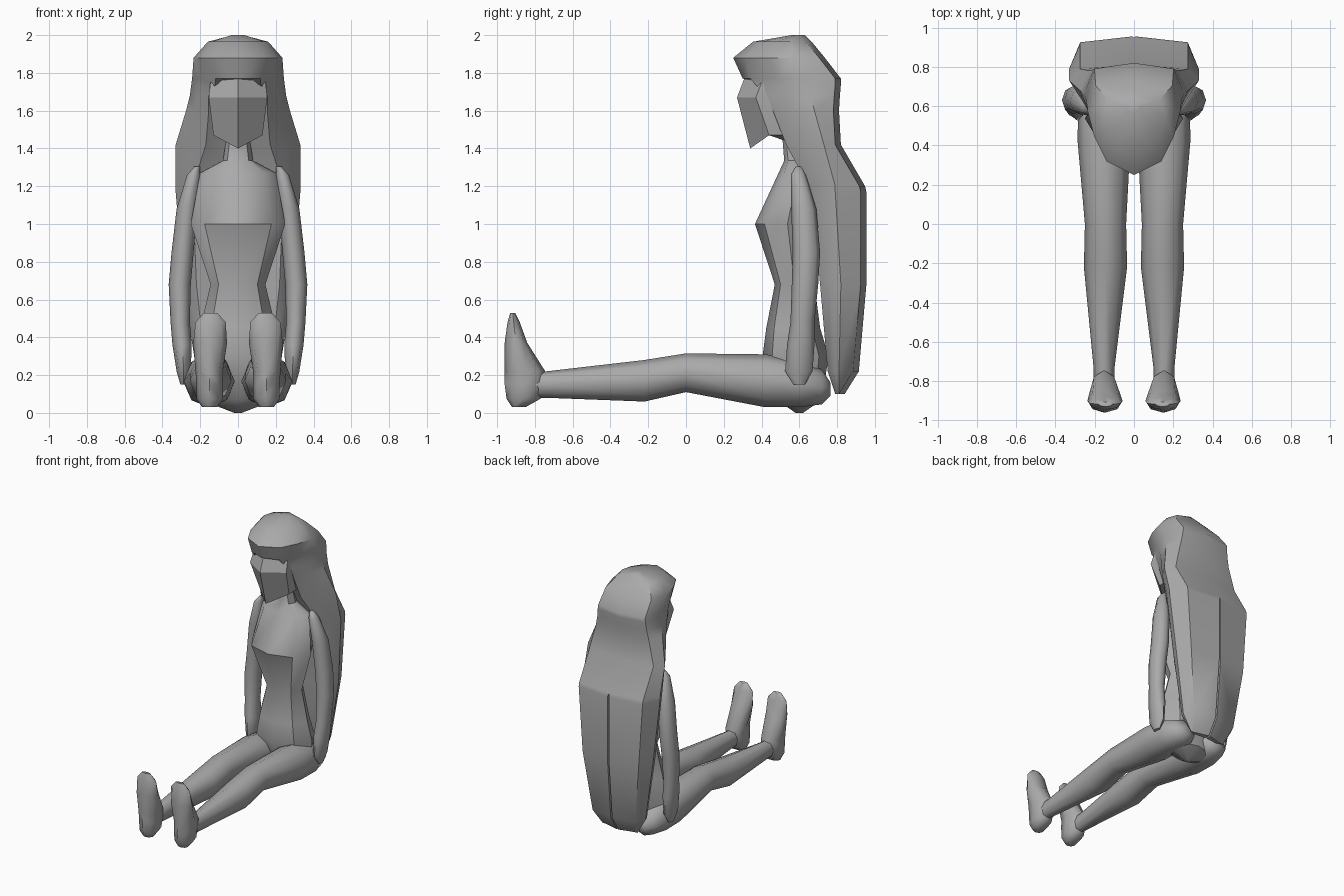
import bpy, bmesh, math
from mathutils import Vector

cube = bpy.data.objects.get("Cube")
if cube:
    bpy.data.objects.remove(cube, do_unlink=True)

grey = bpy.data.materials.new("plain grey")
grey.use_nodes = True
grey.diffuse_color = (0.4, 0.4, 0.4, 1)
grey.node_tree.nodes["Principled BSDF"].inputs["Base Color"].default_value = (0.4, 0.4, 0.4, 1)


def skin(name, rings, angle, mirror=False, open_seam=False):
    """Join a list of equal-length point rings into a capped mesh object."""
    bm = bmesh.new()
    loops = [[bm.verts.new(p) for p in ring] for ring in rings]
    for a, b in zip(loops, loops[1:]):
        for i in range(len(a)):
            j = (i + 1) % len(a)
            bm.faces.new((a[i], a[j], b[j], b[i]))
    bm.faces.new(loops[0])
    bm.faces.new(loops[-1])
    if open_seam:
        inner = [f for f in bm.faces if all(v.co.x < 0.0001 for v in f.verts)]
        bmesh.ops.delete(bm, geom=inner, context='FACES')
    bmesh.ops.recalc_face_normals(bm, faces=bm.faces[:])
    mesh = bpy.data.meshes.new(name)
    bm.to_mesh(mesh)
    bm.free()
    mesh.materials.append(grey)
    ob = bpy.data.objects.new(name, mesh)
    bpy.context.collection.objects.link(ob)
    if mirror:
        ob.modifiers.new("mirror", 'MIRROR').merge_threshold = 0.0005
    bpy.ops.object.select_all(action='DESELECT')
    ob.select_set(True)
    bpy.context.view_layer.objects.active = ob
    bpy.ops.object.shade_smooth_by_angle(angle=math.radians(angle))
    return ob


def oval(axis, at, u0, u1, v0, v1, sides=8):
    """Ring across one axis, filling the box u0..u1 by v0..v1."""
    pts = []
    for i in range(sides):
        t = math.tau * i / sides
        u = (u0 + u1) / 2 + (u1 - u0) / 2 * math.cos(t)
        v = (v0 + v1) / 2 + (v1 - v0) / 2 * math.sin(t)
        pts.append(Vector((u, v, at)) if axis == 'z' else Vector((u, at, v)))
    return pts


# Torso: height, half width, front, back
torso = [(0, .02, .58, .62), (.07, .2, .48, .72), (.3, .23, .405, .755),
         (.45, .2, .425, .71), (.68, .145, .47, .68), (1.0, .25, .365, .71),
         (1.27, .2, .49, .69), (1.335, .08, .52, .66), (1.46, .06, .51, .64)]
skin("torso", [oval('z', z, -w, w, f, b) for z, w, f, b in torso], 40)

# Head with a creased centre line and a pointed chin
head = []
for z, drop, w, f, b in [(1.47, .07, .13, .34, .6), (1.67, 0, .155, .27, .7),
                         (1.8, 0, .14, .32, .7)]:
    head.append([(0, f, z - drop), (w, f + .1, z), (w, b, z),
                 (0, b + .02, z - drop * .9), (-w, b, z), (-w, f + .1, z)])
skin("head", head, 30)

# Hair half: height, fringe centre, front corner x and y, side x and y, back
hair = [(.10, .80, .10, .79, .15, .81, .84),
        (.22, .77, .17, .75, .22, .81, .915),
        (.68, .75, .22, .71, .29, .82, .955),
        (1.17, .74, .24, .66, .33, .79, .955),
        (1.2, .74, .24, .65, .33, .79, .948),
        (1.42, .62, .17, .53, .33, .73, .82),
        (1.60, .56, .155, .46, .275, .68, .81),
        (1.68, .5, .155, .43, .255, .66, .815),
        (1.74, .42, .12, .365, .247, .64, .82),
        (1.77, .30, .12, .34, .243, .63, .82),
        (1.88, .25, .14, .32, .235, .57, .735),
        (1.965, .355, .09, .40, .16, .55, .665),
        (2.0, .56, .015, .57, .025, .6, .63)]
locks = []
for z, c, fx, fy, sx, sy, b in hair:
    gap = .006 if z < 1.19 else 0
    locks.append([(gap, c, z), (fx, fy, z), ((fx + sx) / 2 + .015, (fy + sy) / 2, z),
                  (sx, sy, z), (sx * .83, b - .03, z), (gap, b, z)])
skin("long_hair", locks, 40, mirror=True, open_seam=True)

# Arms: height, inner x, outer x, front, back
arm = [(1.305, .20, .23, .58, .61), (1.26, .20, .27, .555, .635),
       (1.08, .215, .325, .557, .69), (.85, .235, .352, .565, .71),
       (.68, .25, .367, .56, .7), (.48, .255, .357, .553, .68),
       (.36, .245, .347, .535, .68), (.22, .25, .325, .525, .67),
       (.15, .275, .305, .57, .63)]
skin("arms", [oval('z', *r) for r in arm], 60, mirror=True)

# Legs: depth, inner x, outer x, bottom, top
leg = [(.765, .1, .19, .09, .16), (.72, .04, .25, .045, .23),
       (.6, .02, .285, .03, .28), (.42, .018, .287, .03, .31),
       (0, .04, .25, .11, .315), (-.22, .035, .255, .06, .28),
       (-.74, .1, .205, .08, .22), (-.84, .1, .205, .08, .22)]
skin("legs", [oval('y', *r) for r in leg], 60, mirror=True)

# Feet: height, inner x, outer x, toe side, heel side
foot = [(.03, .11, .19, -.92, -.85), (.075, .08, .22, -.95, -.77),
        (.15, .08, .22, -.96, -.745), (.22, .08, .225, -.96, -.745),
        (.37, .058, .237, -.96, -.84), (.48, .065, .225, -.945, -.88),
        (.53, .11, .18, -.93, -.905)]
skin("feet", [oval('z', *r) for r in foot], 60, mirror=True)
